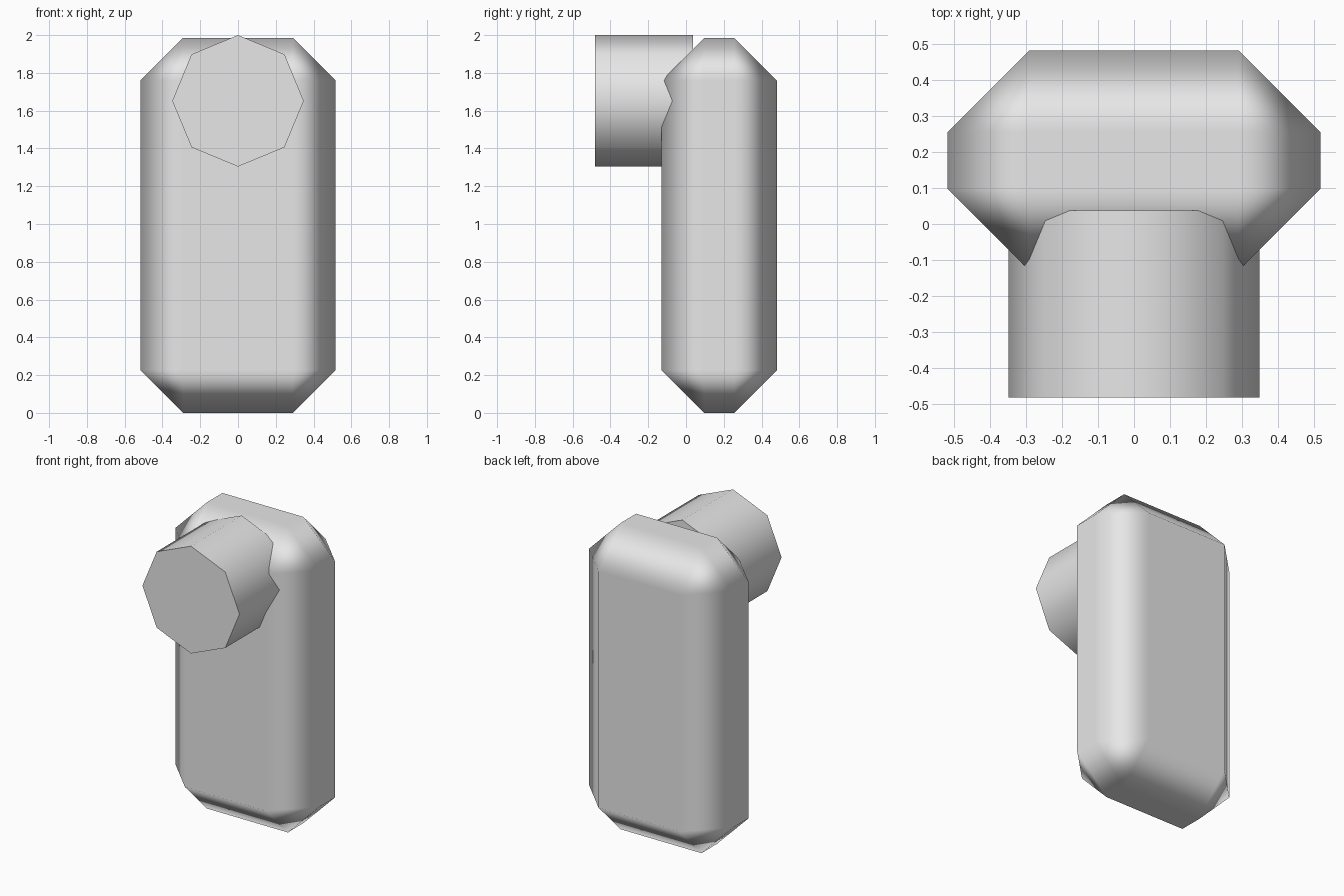
import bpy, math

cube = bpy.data.objects.get("Cube")
if cube:
    bpy.data.objects.remove(cube, do_unlink=True)

# Single plain material
grey = bpy.data.materials.new("light grey")
grey.use_nodes = True
color = (0.8, 0.8, 0.8, 1)
grey.diffuse_color = color
grey.node_tree.nodes["Principled BSDF"].inputs["Base Color"].default_value = color


def finish(obj, name, angle):
    obj.name = name
    obj.data.materials.append(grey)
    bpy.ops.object.transform_apply(location=False, rotation=True, scale=True)
    bpy.ops.object.shade_smooth_by_angle(angle=math.radians(angle))


# Upright slab with wide chamfers that shade as rounded edges
bpy.ops.mesh.primitive_cube_add(size=1, location=(0, 0.176, 0.993))
body = bpy.context.object
body.scale = (1.034, 0.612, 1.986)
finish(body, "body", 180)
bevel = body.modifiers.new("chamfer", "BEVEL")
bevel.width = 0.227
bevel.segments = 1
bevel.limit_method = "NONE"
bevel.harden_normals = True

# Eight-sided knob reaching into the upper front
bpy.ops.mesh.primitive_cylinder_add(
    vertices=8, radius=0.348, depth=0.52,
    location=(0, -0.222, 1.652), rotation=(math.pi / 2, 0, 0))
finish(bpy.context.object, "knob", 50)
